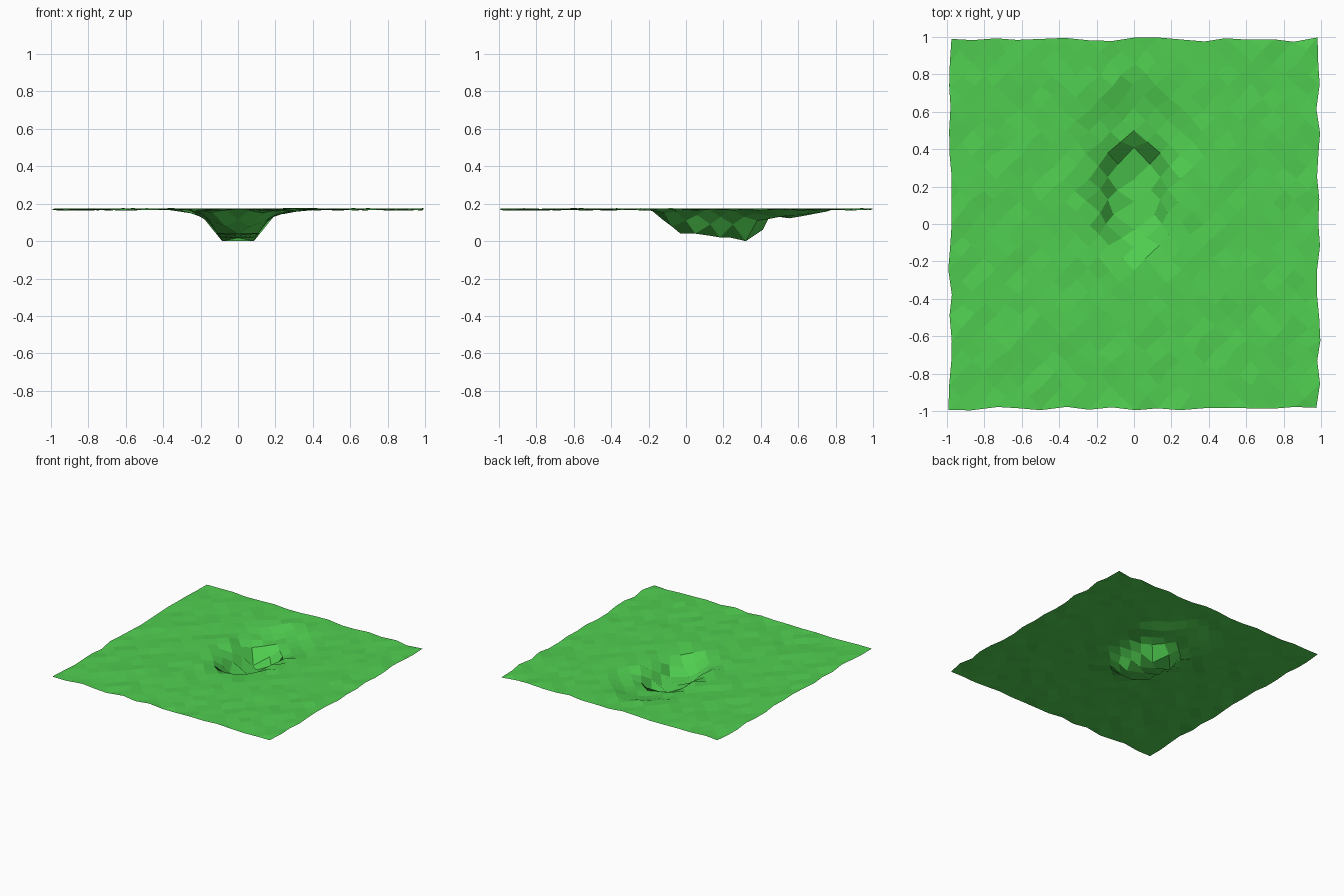
import bpy, bmesh, math, random

if "Cube" in bpy.data.objects:
    bpy.data.objects.remove(bpy.data.objects["Cube"])
random.seed(4)

N, STEP, LEVEL = 16, 0.0616, 0.170

# Hollow: half of the lattice (i, j) -> shaped position, mirrored over x
HOLLOW = {
    (1, -3): (.06, -.185, .165), (2, -2): (.135, -.115, .15), (3, -1): (.185, -.055, .158),
    (0, -2): (0, -.125, .115), (1, -1): (.065, -.075, .078), (0, 0): (0, -.03, .04),
    (2, 0): (.15, 0, .11), (1, 1): (.11, .05, .04), (3, 1): (.18, .06, .14),
    (0, 2): (0, .12, .03), (2, 2): (.14, .13, .09), (1, 3): (.09, .18, .02),
    (3, 3): (.18, .185, .13), (0, 4): (0, .24, .018), (2, 4): (.14, .25, .09),
    (1, 5): (.085, .32, 0), (3, 5): (.19, .31, .13), (0, 6): (0, .41, .06),
    (2, 6): (.14, .38, .11), (1, 7): (.07, .44, .118), (0, 8): (0, .5, .13),
}


def place(i, j):
    """Jittered ground, shallow tail behind the hollow, then the hollow."""
    if (abs(i), j) in HOLLOW:
        x, y, z = HOLLOW[abs(i), j]
        return (math.copysign(x, i) if i else x, y, z)
    x, y = i * STEP, j * STEP
    r = math.hypot(x / 0.34, (y - 0.46) / 0.30)
    z = LEVEL - 0.05 * max(0, 1 - r * r)
    jit = lambda a: random.uniform(-a, a)
    return (x + jit(.012), y + jit(.012), z + jit(.006))


bm = bmesh.new()
verts = {(i, j): bm.verts.new(place(i, j))
         for j in range(-N, N + 1) for i in range(-N, N + 1) if (i + j) % 2 == 0}

# Diamond facets, triangles along the border
for j in range(-N, N + 1):
    for i in range(-N, N + 1):
        if (i + j) % 2:
            ring = [(i + 1, j), (i, j + 1), (i - 1, j), (i, j - 1)]
            bm.faces.new([verts[k] for k in ring if k in verts])

mesh = bpy.data.meshes.new("grass_ground")
bm.to_mesh(mesh)
bm.free()
ground = bpy.data.objects.new("grass_ground", mesh)
bpy.context.collection.objects.link(ground)

mat = bpy.data.materials.new("grass_green")
mat.diffuse_color = (0.08, 0.62, 0.08, 1)
mat.use_nodes = True
mat.node_tree.nodes["Principled BSDF"].inputs["Base Color"].default_value = mat.diffuse_color
mesh.materials.append(mat)
